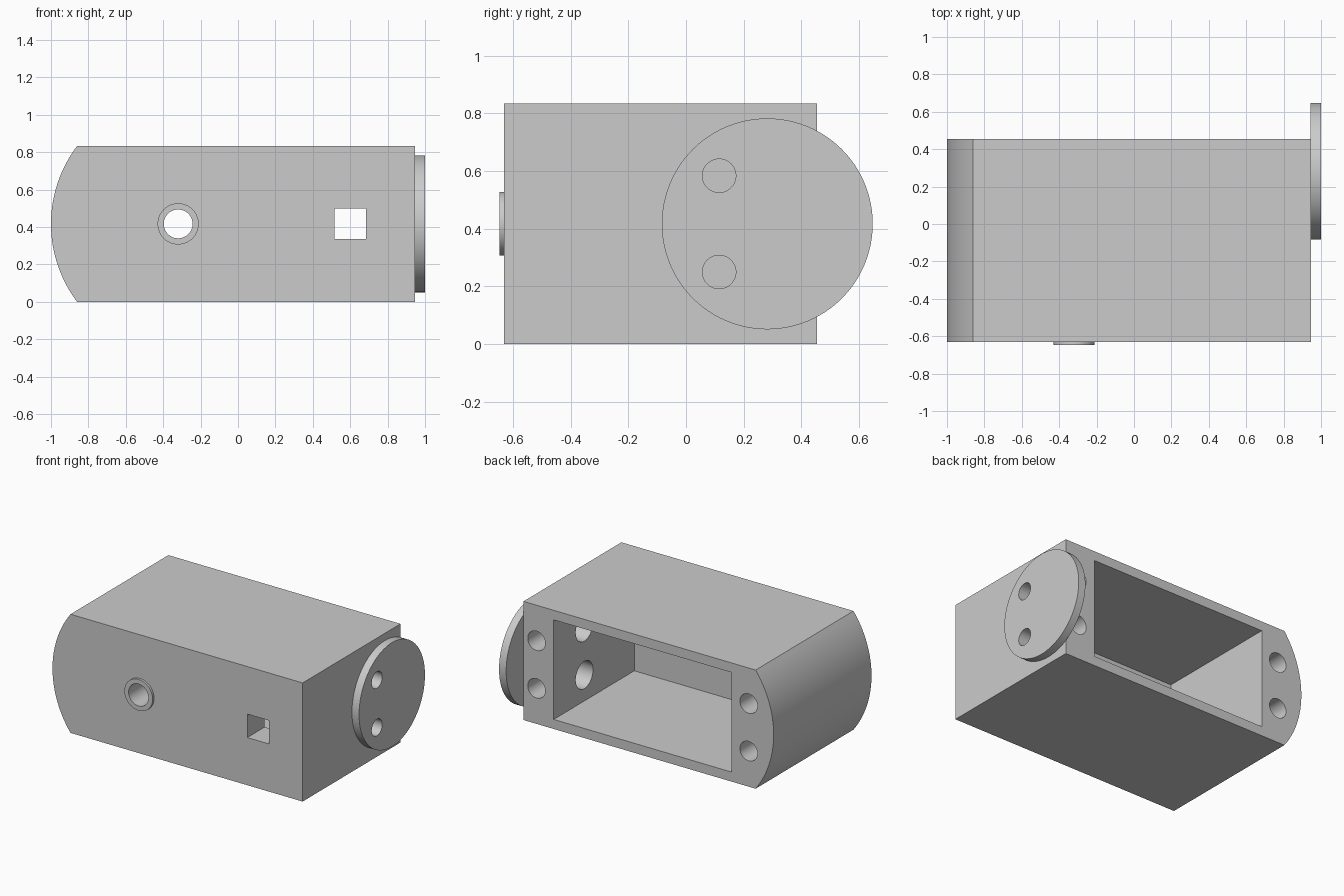
import bpy, bmesh, math
from mathutils import Matrix, Vector

if "Cube" in bpy.data.objects:
    bpy.data.objects.remove(bpy.data.objects["Cube"], do_unlink=True)

grey = bpy.data.materials.new("plain_grey")
grey.use_nodes = True
grey.diffuse_color = (0.6, 0.6, 0.6, 1)
grey.node_tree.nodes["Principled BSDF"].inputs["Base Color"].default_value = (0.6, 0.6, 0.6, 1)

MID = 0.417  # height of the centre line
SCREW_Z = (MID - 0.167, MID + 0.167)


def finish(name, bm):
    bmesh.ops.recalc_face_normals(bm, faces=bm.faces)
    mesh = bpy.data.meshes.new(name)
    bm.to_mesh(mesh)
    bm.free()
    mesh.materials.append(grey)
    obj = bpy.data.objects.new(name, mesh)
    bpy.context.collection.objects.link(obj)
    return obj


def cylinder(name, start, end, radius, sides=64):
    a, b = Vector(start), Vector(end)
    turn = (b - a).to_track_quat('Z', 'Y').to_matrix().to_4x4()
    bm = bmesh.new()
    bmesh.ops.create_cone(bm, cap_ends=True, segments=sides, radius1=radius, radius2=radius,
                          depth=(b - a).length, matrix=Matrix.Translation((a + b) / 2) @ turn)
    return finish(name, bm)


def box(name, low, high):
    low, high = Vector(low), Vector(high)
    bm = bmesh.new()
    bmesh.ops.create_cube(bm, size=1, matrix=Matrix.Translation((low + high) / 2)
                          @ Matrix.Diagonal((*(high - low), 1)))
    return finish(name, bm)


def cut(obj, cutters):
    bpy.context.view_layer.objects.active = obj
    for cutter in cutters:
        cutter.hide_render = True
        mod = obj.modifiers.new("cut", 'BOOLEAN')
        mod.operation = 'DIFFERENCE'
        mod.solver = 'EXACT'
        mod.object = cutter
        bpy.ops.object.modifier_apply(modifier=mod.name)
        bpy.data.objects.remove(cutter, do_unlink=True)


# Housing: side profile with one bowed end, extruded from front to back
FRONT, BACK, RIGHT_END = -0.632, 0.455, 0.945
sagitta, half = 0.14, MID
radius = (half ** 2 + sagitta ** 2) / (2 * sagitta)
sweep = math.asin(half / radius)
profile = [(RIGHT_END, 0), (RIGHT_END, 2 * MID)]
for i in range(33):
    a = sweep * (1 - i / 16)
    profile.append((-1 + radius - radius * math.cos(a), MID + radius * math.sin(a)))
bm = bmesh.new()
face = bm.faces.new([bm.verts.new((x, FRONT, z)) for x, z in profile])
extruded = bmesh.ops.extrude_face_region(bm, geom=[face])["geom"]
bmesh.ops.translate(bm, vec=(0, BACK - FRONT, 0),
                    verts=[v for v in extruded if isinstance(v, bmesh.types.BMVert)])
housing = finish("housing", bm)

# Open cavity, front openings
CAVITY_X, CAVITY_Y, HOLE_X = 0.71, -0.44, -0.32
cutters = [
    box("cavity", (-0.674, CAVITY_Y, 0.067), (CAVITY_X, BACK + 0.1, 2 * MID - 0.067)),
    box("square_opening", (0.515, FRONT - 0.1, 0.335), (0.685, CAVITY_Y + 0.1, 0.5)),
    cylinder("round_opening", (HOLE_X, FRONT - 0.1, MID), (HOLE_X, CAVITY_Y + 0.1, MID), 0.077),
]
# Screw holes in the rear rim, and counterbored holes through the side wall
DISC_HOLE_Y = 0.115
for z in SCREW_Z:
    for x in (0.844, -0.806):
        cutters.append(cylinder("screw_hole", (x, BACK + 0.1, z), (x, BACK - 0.23, z), 0.068))
    cutters.append(cylinder("wall_hole", (CAVITY_X - 0.1, DISC_HOLE_Y, z),
                            (RIGHT_END + 0.1, DISC_HOLE_Y, z), 0.058))
    cutters.append(cylinder("counterbore", (CAVITY_X - 0.1, DISC_HOLE_Y, z),
                            (CAVITY_X + 0.16, DISC_HOLE_Y, z), 0.096))
cut(housing, cutters)

# Round mounting disc on the side
disc = cylinder("mounting_disc", (RIGHT_END, 0.282, MID), (1, 0.282, MID), 0.366, 96)
cut(disc, [cylinder("disc_hole", (RIGHT_END - 0.1, DISC_HOLE_Y, z), (1.1, DISC_HOLE_Y, z), 0.058)
           for z in SCREW_Z])

# Raised collar around the front hole
collar = cylinder("front_collar", (HOLE_X, FRONT, MID), (HOLE_X, -0.648, MID), 0.11)
cut(collar, [cylinder("collar_hole", (HOLE_X, FRONT + 0.1, MID), (HOLE_X, -0.75, MID), 0.077)])

# Smooth the curved surfaces while keeping edges sharp
for obj in (housing, disc, collar):
    bpy.ops.object.select_all(action='DESELECT')
    obj.select_set(True)
    bpy.context.view_layer.objects.active = obj
    bpy.ops.object.shade_smooth_by_angle(angle=math.radians(25))
